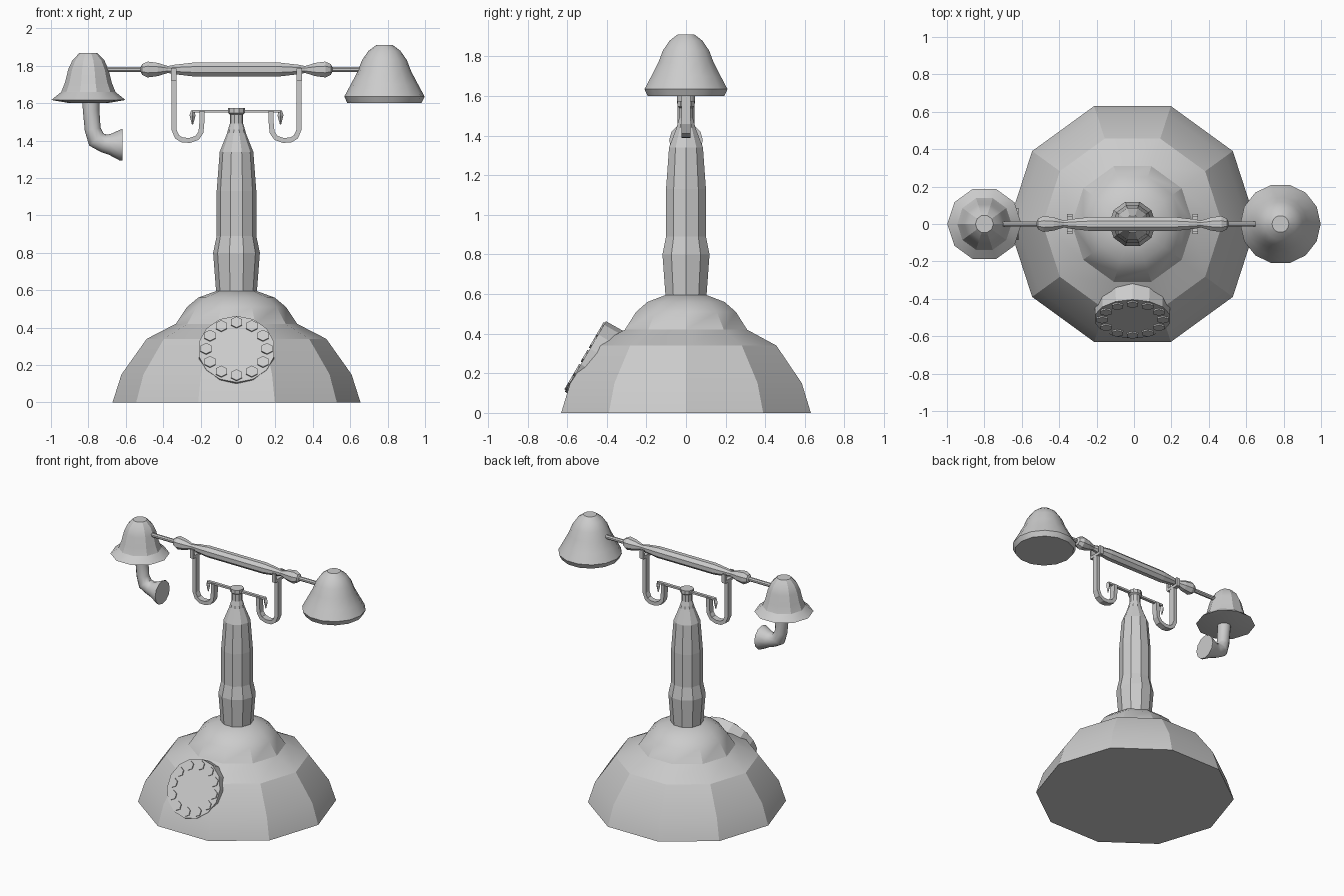
import bpy, bmesh, math
from mathutils import Vector, Matrix

if "Cube" in bpy.data.objects:
    bpy.data.objects.remove(bpy.data.objects["Cube"])


def sweep(name, rings, n, y_scale=1.0, phase=0.0, smooth=0):
    """Loft n-sided rings (x, z, radius) along a path in the xz plane."""
    bm = bmesh.new()
    loops = []
    for i, (x, z, r) in enumerate(rings):
        a, b = rings[max(i - 1, 0)], rings[min(i + 1, len(rings) - 1)]
        t = Vector((b[0] - a[0], 0, b[1] - a[1])).normalized()
        side = Vector((t.z, 0, -t.x))
        loop = []
        for k in range(n):
            ang = phase + 2 * math.pi * k / n
            p = Vector((x, 0, z)) + side * r * math.cos(ang)
            p.y = r * y_scale * math.sin(ang)
            loop.append(bm.verts.new(p))
        loops.append(loop)
    for lo, hi in zip(loops, loops[1:]):
        for k in range(n):
            bm.faces.new((lo[k], lo[(k + 1) % n], hi[(k + 1) % n], hi[k]))
    bm.faces.new(loops[0][::-1])
    bm.faces.new(loops[-1])
    return finish(name, bm, smooth)


def finish(name, bm, smooth=0):
    bmesh.ops.recalc_face_normals(bm, faces=bm.faces)
    me = bpy.data.meshes.new(name)
    bm.to_mesh(me)
    bm.free()
    ob = bpy.data.objects.new(name, me)
    bpy.context.collection.objects.link(ob)
    if smooth:
        bpy.ops.object.select_all(action='DESELECT')
        ob.select_set(True)
        bpy.context.view_layer.objects.active = ob
        bpy.ops.object.shade_smooth_by_angle(angle=math.radians(smooth))
    return ob


def lathe(name, x, profile, n, smooth=0):
    return sweep(name, [(x, z, r) for r, z in profile], n, smooth=smooth)


def box(name, centre, size):
    bm = bmesh.new()
    bmesh.ops.create_cube(bm, size=1, matrix=Matrix.Translation(centre) @ Matrix.Diagonal((*size, 1)))
    return finish(name, bm)


CX = -0.008

# stepped dome base and column
lathe("base", CX, [(.663, 0), (.615, .15), (.48, .34), (.325, .42), (.265, .51),
                   (.205, .56), (.11, .595)], 10, smooth=25)
lathe("column", CX, [(.108, .58), (.125, .80), (.106, .89), (.106, 1.13), (.09, 1.34),
                     (.05, 1.44), (.045, 1.46), (.036, 1.49), (.036, 1.54), (.046, 1.548),
                     (.046, 1.575)], 10)

# tilted dial with a ring of finger stops
tilt = Vector((0, -.863, .505)).to_track_quat('Z', 'Y').to_matrix().to_4x4()
frame = Matrix.Translation((CX, -.508, .285)) @ tilt
bm = bmesh.new()
bmesh.ops.create_cone(bm, cap_ends=True, segments=14, radius1=.208, radius2=.206, depth=.12,
                      matrix=frame @ Matrix.Translation((0, 0, -.06)))
finish("dial", bm)
bm = bmesh.new()
for k in range(12):
    a = 2 * math.pi * k / 12
    pos = Matrix.Translation((.163 * math.cos(a), .163 * math.sin(a), 0))
    bmesh.ops.create_cone(bm, cap_ends=True, segments=6, radius1=.034, radius2=.034, depth=.016,
                          matrix=frame @ pos)
finish("dial_buttons", bm)

# crossbar on the column, and the cradle arms
box("crossbar", (CX, 0, 1.557), (.47, .022, .014))
for s, side in ((-1, "left"), (1, "right")):
    arm = [(.335, 1.735), (.335, 1.46), (.318, 1.42), (.29, 1.403), (.25, 1.401),
           (.21, 1.415), (.19, 1.445), (.185, 1.50), (.185, 1.557)]
    sweep(side + "_cradle_arm", [(CX + s * x, z, .019) for x, z in arm], 4, 1.6, math.pi / 4)
    box(side + "_cradle_seat", (CX + s * .335, 0, 1.73), (.028, .1, .02))
    for y in (-.046, .046):
        box(side + "_cradle_prong", (CX + s * .335, y, 1.755), (.028, .014, .06))
    sweep(side + "_bar_tip", [(CX + s * .235, 1.485, .003), (CX + s * .235, 1.535, .016),
                              (CX + s * .235, 1.562, .008)], 4)

# handset grip turned along x
half = [(.23, .04), (.335, .027), (.365, .02), (.385, .026), (.42, .038), (.475, .046),
        (.505, .03), (.512, .015), (.70, .015)]
grip = [(-x, r) for x, r in reversed(half)] + half
sweep("handset_grip", [(CX + x, 1.78, r) for x, r in grip], 8, phase=math.pi / 8)

# earpiece bell on the right, mouthpiece bell on the left
lathe("earpiece", .783, [(.198, 1.60), (.215, 1.635), (.18, 1.70), (.143, 1.77), (.12, 1.83),
                         (.085, 1.88), (.045, 1.91)], 14, smooth=32)
lathe("mouthpiece_bell", -.80, [(.10, 1.60), (.198, 1.617), (.145, 1.66), (.125, 1.71),
                                (.108, 1.78), (.085, 1.83), (.048, 1.868)], 10, smooth=25)

# bent pipe with flared horn
sweep("mouthpiece_horn", [(-.787, 1.62, .047), (-.785, 1.56, .044), (-.777, 1.46, .043),
                          (-.757, 1.405, .05), (-.715, 1.385, .05), (-.685, 1.38, .056),
                          (-.63, 1.377, .083), (-.617, 1.377, .085)], 12, smooth=35)
